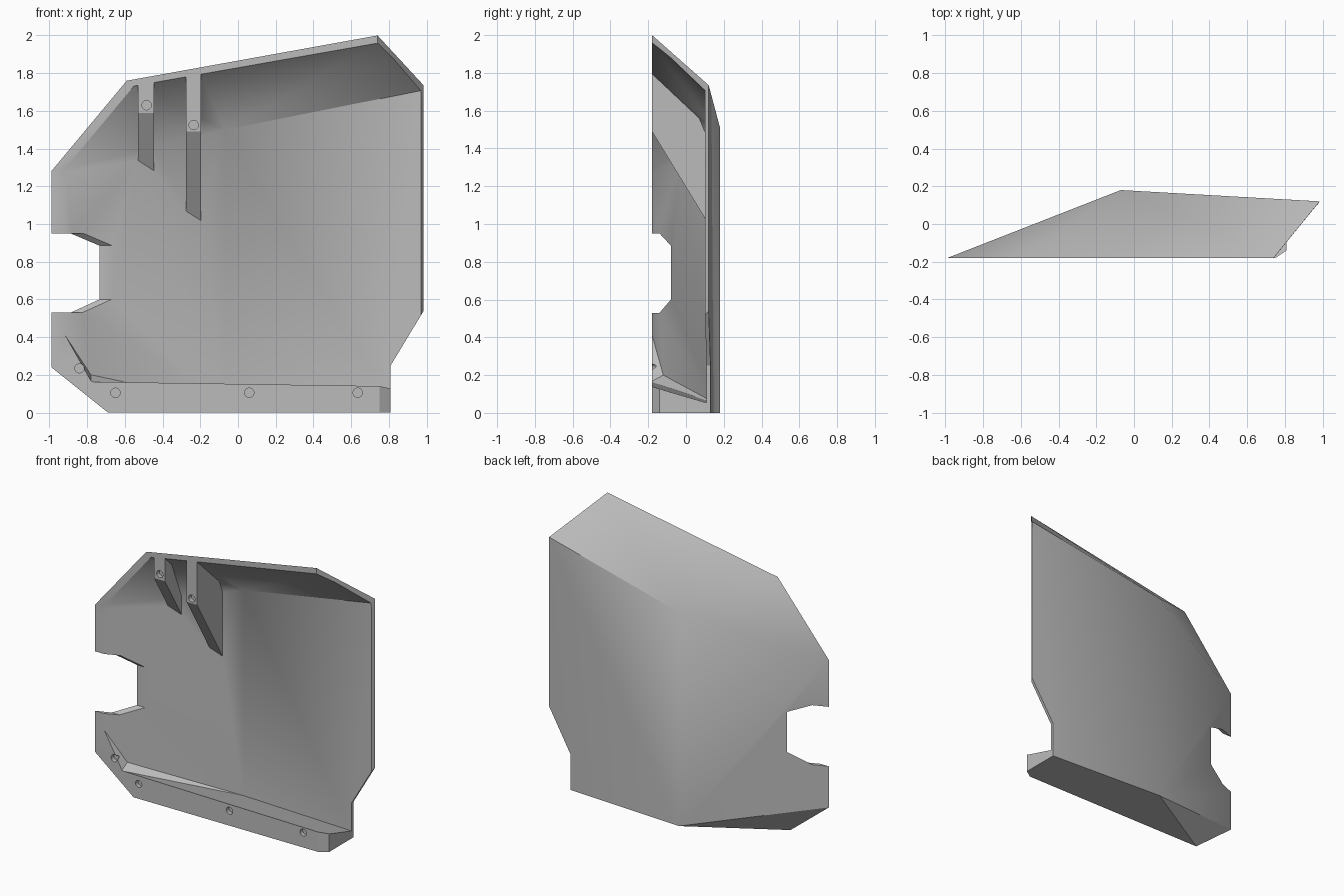
import bpy, bmesh, math

cube = bpy.data.objects.get("Cube")
if cube:
    bpy.data.objects.remove(cube, do_unlink=True)

FRONT = -0.18
grey = bpy.data.materials.new("plain_grey")
grey.use_nodes = True
grey.diffuse_color = (0.5, 0.5, 0.5, 1)
grey.node_tree.nodes["Principled BSDF"].inputs["Base Color"].default_value = (0.5, 0.5, 0.5, 1)


def hull(name, points):
    """Convex solid around a few corner points."""
    bm = bmesh.new()
    for p in points:
        bm.verts.new(p)
    res = bmesh.ops.convex_hull(bm, input=bm.verts)
    junk = {g for g in res["geom_interior"] + res["geom_unused"]
            if isinstance(g, bmesh.types.BMVert)}
    bmesh.ops.delete(bm, geom=list(junk), context="VERTS")
    bmesh.ops.dissolve_limit(bm, angle_limit=math.radians(0.5),
                             verts=bm.verts, edges=bm.edges)
    bmesh.ops.recalc_face_normals(bm, faces=bm.faces)
    mesh = bpy.data.meshes.new(name)
    bm.to_mesh(mesh)
    bm.free()
    mesh.materials.append(grey)
    obj = bpy.data.objects.new(name, mesh)
    bpy.context.collection.objects.link(obj)
    return obj


def cut(target, cutter):
    """Subtract the cutter, then discard it."""
    cutter.hide_render = True
    bpy.context.view_layer.objects.active = target
    mod = target.modifiers.new("cut", "BOOLEAN")
    mod.operation = "DIFFERENCE"
    mod.solver = "EXACT"
    mod.object = cutter
    bpy.ops.object.modifier_apply(modifier=mod.name)
    bpy.data.objects.remove(cutter, do_unlink=True)


def prism_x(name, profile, x0, x1):
    return hull(name, [(x, y, z) for x in (x0, x1) for y, z in profile])


# Outer body: flat front rim, ridge at the back, sloping roof
panel = hull("corner_panel", [
    (-0.99, FRONT, 0.24), (-0.99, FRONT, 1.28), (-0.59, FRONT, 1.76),
    (0.74, FRONT, 2.0), (0.985, 0.12, 1.735), (0.985, 0.12, 0.54),
    (-0.07, 0.18, 1.51), (-0.07, 0.18, 0), (0.81, 0.13, 0),
    (-0.69, FRONT, 0), (0.75, FRONT, 0), (0.75, FRONT, 0.14),
    (0.81, -0.14, 0), (0.81, -0.14, 0.13)])

# Hollow interior, open to the front and to the left side
open_y = FRONT - 0.005
cavity = hull("cavity", [
    (-0.93, open_y, 0.43), (-0.93, open_y, 1.29), (-0.56, open_y, 1.735),
    (1.2, open_y, 2.045), (1.2, 0.088, 1.753), (-0.07, 0.157, 1.5),
    (-0.07, 0.157, 0.05), (1.2, 0.088, 0.055), (1.2, open_y, 0.135),
    (-0.78, open_y, 0.165), (-0.78, -0.12, 0.2)])

# Two hanging ribs with sloping undersides stay solid inside the hollow
for x0, x1, low in ((-0.53, -0.445, 1.59), (-0.275, -0.195, 1.49)):
    end = low - 1.64 * (0.4 - FRONT)
    cut(cavity, prism_x("rib", [(FRONT, 2.2), (FRONT, low), (0.4, end), (0.4, 2.2)], x0, x1))
cut(panel, cavity)

# Stepped lower corner of the back wall
step = [(0.81, -0.1), (0.81, 0.25), (0.985, 0.54), (1.3, 0.54), (1.3, -0.1)]
cut(panel, hull("step", [(x, y, z) for x, z in step for y in (-0.4, 0.4)]))

# Notch in the right edge
cut(panel, prism_x("notch", [(-0.3, 0.95), (-0.14, 0.95), (-0.08, 0.885),
                             (-0.08, 0.6), (-0.14, 0.53), (-0.3, 0.53)], -1.2, -0.6))

# Blind screw holes in the rim and ribs
for x, z in ((-0.485, 1.63), (-0.235, 1.525), (-0.84, 0.235),
             (-0.65, 0.105), (0.06, 0.105), (0.635, 0.105)):
    ring = [(x + 0.025 * math.cos(a * math.tau / 16),
             z + 0.025 * math.sin(a * math.tau / 16)) for a in range(16)]
    cut(panel, hull("hole", [(px, y, pz) for px, pz in ring
                             for y in (FRONT - 0.05, FRONT + 0.03)]))

# Soft shading on the shallow bends, sharp elsewhere
bpy.ops.object.select_all(action="DESELECT")
panel.select_set(True)
bpy.context.view_layer.objects.active = panel
bpy.ops.object.shade_smooth_by_angle(angle=math.radians(30))
